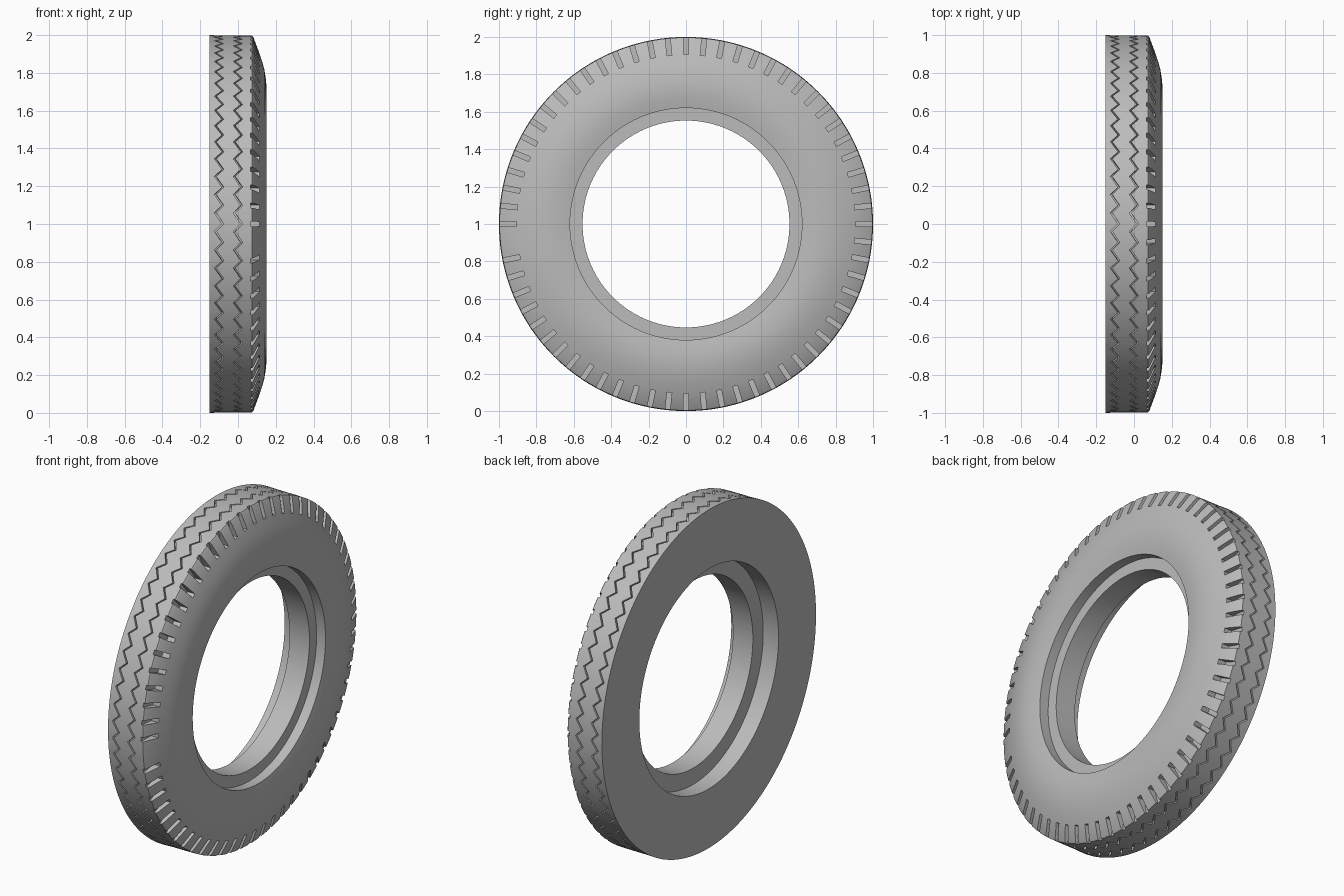
import bpy, bmesh
from math import sin, cos, pi, radians

cube = bpy.data.objects.get("Cube")
if cube:
    bpy.data.objects.remove(cube, do_unlink=True)

PITCHES = 64                      # tread blocks around the tyre
STEP = 2 * pi / PITCHES
STATIONS = (0, 0.3, 0.6, 0.8)     # fractions of one pitch
ZIGZAG = (1, 0, -1, 0)            # groove sway at each station
SWAY, HALF_WIDTH, DEPTH = 0.02, 0.005, 0.02

rubber = bpy.data.materials.new("grey rubber")
rubber.use_nodes = True
rubber.diffuse_color = (0.5, 0.5, 0.5, 1)
rubber.node_tree.nodes["Principled BSDF"].inputs["Base Color"].default_value = (0.5, 0.5, 0.5, 1)


def groove(centre, sway):
    """Cross-section of a square tread groove as (x, radius) points."""
    a, b = centre + sway - HALF_WIDTH, centre + sway + HALF_WIDTH
    return [(a, 0.998), (a, 0.998 - DEPTH), (b, 0.998 - DEPTH), (b, 0.998)]


def section(sway):
    """Closed cross-section: tread, sidewall, stepped bore."""
    tread = [(-0.15, 1.0)] + groove(-0.1, sway) + groove(0, sway) + [(0.075, 0.997)]
    sidewall = [(0.082, 0.988), (0.113, 0.905), (0.128, 0.86), (0.139, 0.82),
                (0.146, 0.78), (0.15, 0.74), (0.149, 0.70), (0.145, 0.66), (0.138, 0.62)]
    bore = [(0.08, 0.62), (0.08, 0.553), (-0.05, 0.553), (-0.05, 0.65), (-0.15, 0.65)]
    return tread + sidewall + bore


# Tyre body: the section swept around the axle, with swaying grooves
bm = bmesh.new()
rings = []
for p in range(PITCHES):
    for f, z in zip(STATIONS, ZIGZAG):
        t = (p + f) * STEP
        rings.append([bm.verts.new((x, -r * cos(t), 1 + r * sin(t)))
                      for x, r in section(z * SWAY)])
for i, ring in enumerate(rings):
    nxt = rings[(i + 1) % len(rings)]
    for j in range(len(ring)):
        k = (j + 1) % len(ring)
        bm.faces.new((ring[j], ring[k], nxt[k], nxt[j]))
bmesh.ops.recalc_face_normals(bm, faces=bm.faces)
mesh = bpy.data.meshes.new("tyre")
bm.to_mesh(mesh)
bm.free()
tyre = bpy.data.objects.new("tyre", mesh)
bpy.context.collection.objects.link(tyre)
mesh.materials.append(rubber)

# Shoulder slot cutters: a ring of small boxes
bm = bmesh.new()
for p in range(PITCHES):
    t = p * STEP
    box = bmesh.ops.create_cube(bm, size=1)["verts"]
    for v in box:
        x, r, w = 0.115 + v.co.x * 0.1, 0.965 + v.co.y * 0.12, v.co.z * 0.026
        v.co = (x, -r * cos(t) + w * sin(t), 1 + r * sin(t) + w * cos(t))
bmesh.ops.recalc_face_normals(bm, faces=bm.faces)
cut_mesh = bpy.data.meshes.new("slot_cutter")
bm.to_mesh(cut_mesh)
bm.free()
cut_mesh.materials.append(rubber)
cutter = bpy.data.objects.new("slot_cutter", cut_mesh)
bpy.context.collection.objects.link(cutter)

mod = tyre.modifiers.new("shoulder_slots", "BOOLEAN")
mod.operation = "DIFFERENCE"
mod.solver = "EXACT"
mod.object = cutter
bpy.ops.object.select_all(action="DESELECT")
tyre.select_set(True)
bpy.context.view_layer.objects.active = tyre
bpy.ops.object.modifier_apply(modifier=mod.name)
bpy.data.objects.remove(cutter, do_unlink=True)
bpy.ops.object.shade_smooth_by_angle(angle=radians(25))
